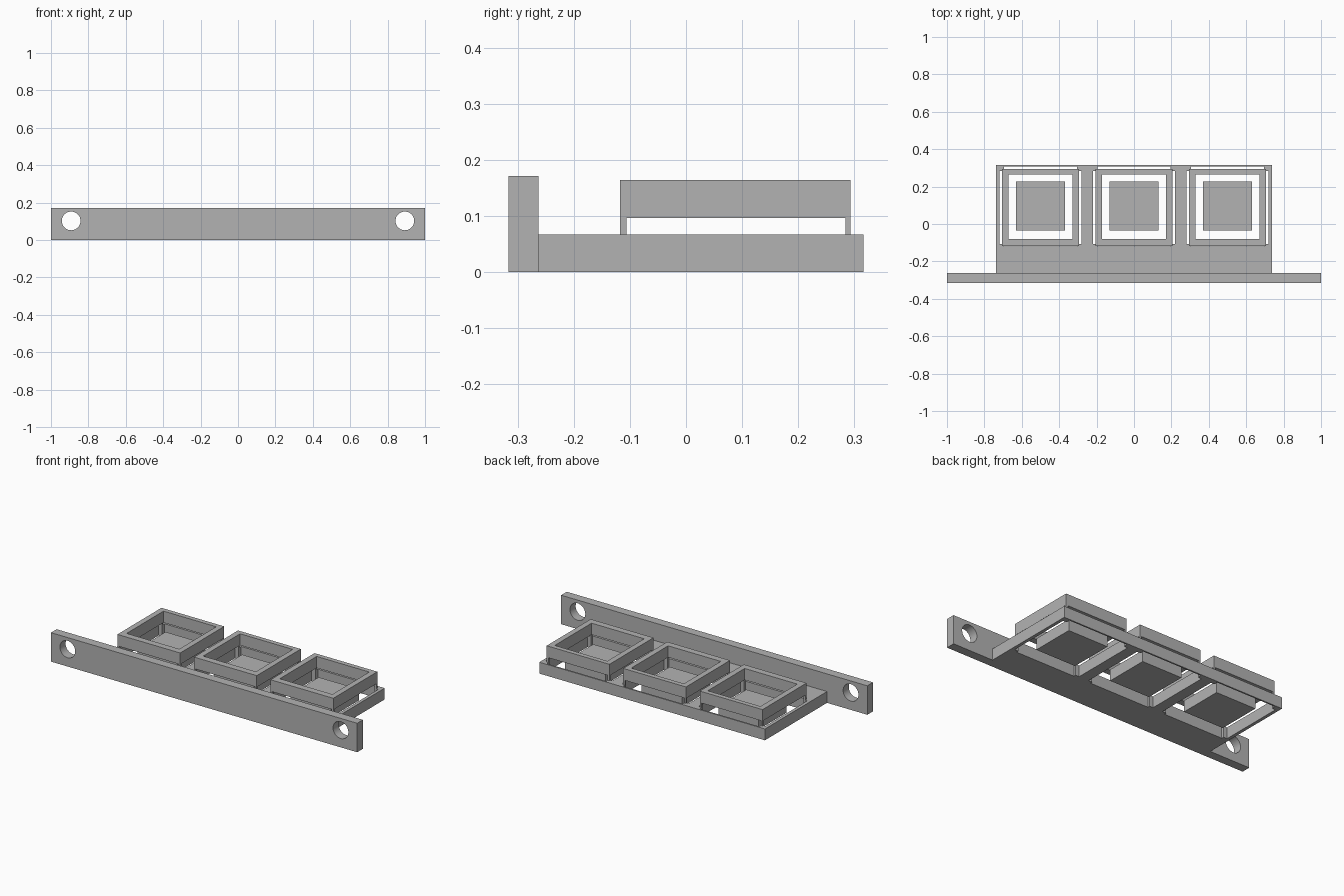
import bpy
import bmesh
from mathutils import Matrix, Vector

if "Cube" in bpy.data.objects:
    bpy.data.objects.remove(bpy.data.objects["Cube"], do_unlink=True)

grey = bpy.data.materials.new("plain_grey")
grey.use_nodes = True
grey.diffuse_color = (0.45, 0.45, 0.45, 1)
grey.node_tree.nodes["Principled BSDF"].inputs["Base Color"].default_value = (0.45, 0.45, 0.45, 1)

BASE_TOP, RING_LOW, RING_TOP = 0.067, 0.096, 0.164
PITCH, COLUMNS = 0.5, (-1, 0, 1)


def make_object(name, bm):
    mesh = bpy.data.meshes.new(name)
    bm.to_mesh(mesh)
    bm.free()
    mesh.materials.append(grey)
    obj = bpy.data.objects.new(name, mesh)
    bpy.context.collection.objects.link(obj)
    return obj


def add_box(bm, xs, ys, zs):
    """Box between the given pairs of limits."""
    lo, hi = (Vector(p) for p in zip(xs, ys, zs))
    size = hi - lo
    matrix = Matrix.Translation((lo + hi) / 2) @ Matrix.Diagonal((*size, 1))
    bmesh.ops.create_cube(bm, size=1, matrix=matrix)


def box(name, xs, ys, zs):
    bm = bmesh.new()
    add_box(bm, xs, ys, zs)
    return make_object(name, bm)


def cut(obj, bm):
    """Subtract the cutter mesh and bake the result."""
    cutter = make_object("cutter", bm)
    cutter.hide_render = True
    mod = obj.modifiers.new("cut", "BOOLEAN")
    mod.operation = "DIFFERENCE"
    mod.solver = "EXACT"
    mod.object = cutter
    bpy.context.view_layer.objects.active = obj
    bpy.ops.object.modifier_apply(modifier=mod.name)
    bpy.data.objects.remove(cutter, do_unlink=True)


# Mounting plate with a round screw hole near each end
plate = box("mounting_plate", (-1, 1), (-0.316, -0.263), (0, 0.171))
holes = bmesh.new()
for side in (-1, 1):
    matrix = Matrix.Translation((side * 0.892, -0.29, 0.102)) @ Matrix.Rotation(1.5707963, 4, "X")
    bmesh.ops.create_cone(holes, cap_ends=True, segments=48, radius1=0.05, radius2=0.05,
                          depth=0.2, matrix=matrix)
cut(plate, holes)
bpy.ops.object.select_all(action="DESELECT")
plate.select_set(True)
bpy.context.view_layer.objects.active = plate
bpy.ops.object.shade_smooth_by_angle()

# Shelf with three square windows
WIN, WIN_FRONT, WIN_BACK = 0.218, -0.12, 0.307
shelf = box("shelf", (-0.737, 0.737), (-0.263, 0.316), (0, BASE_TOP))
windows = bmesh.new()
for i in COLUMNS:
    x = i * PITCH
    add_box(windows, (x - WIN, x + WIN), (WIN_FRONT, WIN_BACK), (-0.1, 0.2))
cut(shelf, windows)

# Each window: floating floor block, raised ring, corner tabs and posts
OUT, INN, POST = 0.205, 0.172, 0.194
for i, label in zip(COLUMNS, ("right", "middle", "left")):
    x = i * PITCH
    box(label + "_floor_block", (x - 0.131, x + 0.131), (-0.036, 0.226), (0, BASE_TOP))

    ring = box(label + "_ring", (x - OUT, x + OUT), (-0.118, 0.293), (RING_LOW, RING_TOP))
    opening = bmesh.new()
    add_box(opening, (x - INN, x + INN), (-0.079, 0.265), (0, 0.3))
    cut(ring, opening)

    corners = bmesh.new()
    for side in (-1, 1):
        def span(a, b):
            return sorted((x + side * a, x + side * b))
        for tab_y, post_y in (((WIN_FRONT, -0.106), (-0.118, -0.106)),
                              ((0.284, WIN_BACK), (0.284, 0.293))):
            add_box(corners, span(POST, WIN), tab_y, (0, BASE_TOP))
            add_box(corners, span(POST, OUT), post_y, (BASE_TOP, RING_LOW))
    make_object(label + "_corner_posts", corners)
